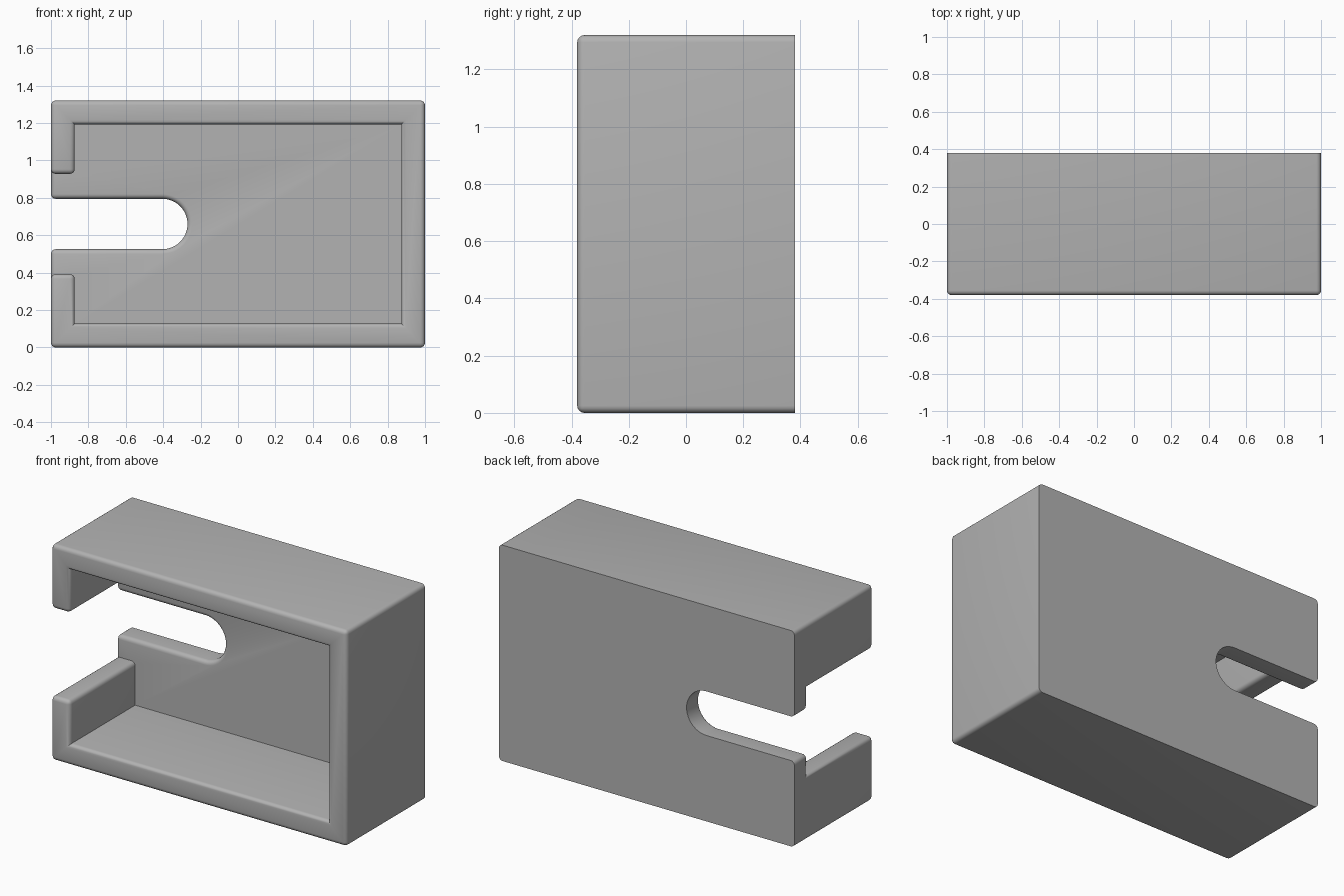
import bpy, bmesh, math
from mathutils import Vector

old = bpy.data.objects.get("Cube")
if old:
    bpy.data.objects.remove(old, do_unlink=True)

HEIGHT, DEPTH, WALL, ROUND = 1.32, 0.38, 0.127, 0.025
PLATE = DEPTH - WALL          # front face of the back plate
MID = HEIGHT / 2
SLOT_R, SLOT_X = 0.135, -0.405
NOTCH = 0.268                 # half height of the gap in the side wall


def extrude_y(name, profile, y0, y1):
    """Solid from an (x, z) outline, running from y0 to y1."""
    bm = bmesh.new()
    face = bm.faces.new([bm.verts.new((x, y0, z)) for x, z in profile])
    out = bmesh.ops.extrude_face_region(bm, geom=[face])
    moved = [v for v in out["geom"] if isinstance(v, bmesh.types.BMVert)]
    bmesh.ops.translate(bm, verts=moved, vec=(0, y1 - y0, 0))
    bmesh.ops.recalc_face_normals(bm, faces=bm.faces)
    mesh = bpy.data.meshes.new(name)
    bm.to_mesh(mesh)
    bm.free()
    obj = bpy.data.objects.new(name, mesh)
    bpy.context.collection.objects.link(obj)
    return obj


def rect(x0, x1, z0, z1):
    return [(x0, z0), (x1, z0), (x1, z1), (x0, z1)]


# Outer block and the shapes cut out of it
housing = extrude_y("open_housing", rect(-1, 1, 0, HEIGHT), -DEPTH, DEPTH)
inner = 1 - WALL
arc = [(SLOT_X + SLOT_R * math.cos(a), MID + SLOT_R * math.sin(a))
       for a in (math.pi * (i / 24 - 0.5) for i in range(25))]
slot = [(-2, MID - SLOT_R)] + arc + [(-2, MID + SLOT_R)]
cutters = [
    extrude_y("cavity_cutter", rect(-inner, inner, WALL, HEIGHT - WALL), -1, PLATE),
    extrude_y("side_notch_cutter", rect(-2, 0, MID - NOTCH, MID + NOTCH), -1, PLATE),
    extrude_y("slot_cutter", slot, -1, 1),
]
for cutter in cutters:
    mod = housing.modifiers.new(cutter.name, "BOOLEAN")
    mod.operation, mod.solver, mod.object = "DIFFERENCE", "EXACT", cutter
graph = bpy.context.evaluated_depsgraph_get()
cut_mesh = bpy.data.meshes.new_from_object(housing.evaluated_get(graph))
housing.modifiers.clear()
housing.data = cut_mesh
for cutter in cutters:
    bpy.data.objects.remove(cutter, do_unlink=True)

# Round every convex edge except the rim of the flat back
bm = bmesh.new()
bm.from_mesh(cut_mesh)
bmesh.ops.remove_doubles(bm, verts=bm.verts, dist=0.0005)
bmesh.ops.dissolve_limit(bm, angle_limit=0.01, verts=bm.verts, edges=bm.edges)


def rounded(edge):
    if len(edge.link_faces) != 2 or edge.calc_face_angle_signed() < 0.5:
        return False
    return min(v.co.y for v in edge.verts) < DEPTH - 0.01


bmesh.ops.bevel(bm, geom=[e for e in bm.edges if rounded(e)], offset=ROUND,
                offset_type="OFFSET", segments=4, profile=0.5,
                affect="EDGES", clamp_overlap=True)
bm.to_mesh(cut_mesh)
bm.free()

# Plain grey finish
grey = bpy.data.materials.new("plain_grey")
grey.use_nodes = True
colour = (0.45, 0.45, 0.45, 1)
grey.diffuse_color = colour
grey.node_tree.nodes["Principled BSDF"].inputs["Base Color"].default_value = colour
cut_mesh.materials.clear()
cut_mesh.materials.append(grey)

bpy.ops.object.select_all(action="DESELECT")
housing.select_set(True)
bpy.context.view_layer.objects.active = housing
bpy.ops.object.shade_smooth_by_angle(angle=math.radians(35))
